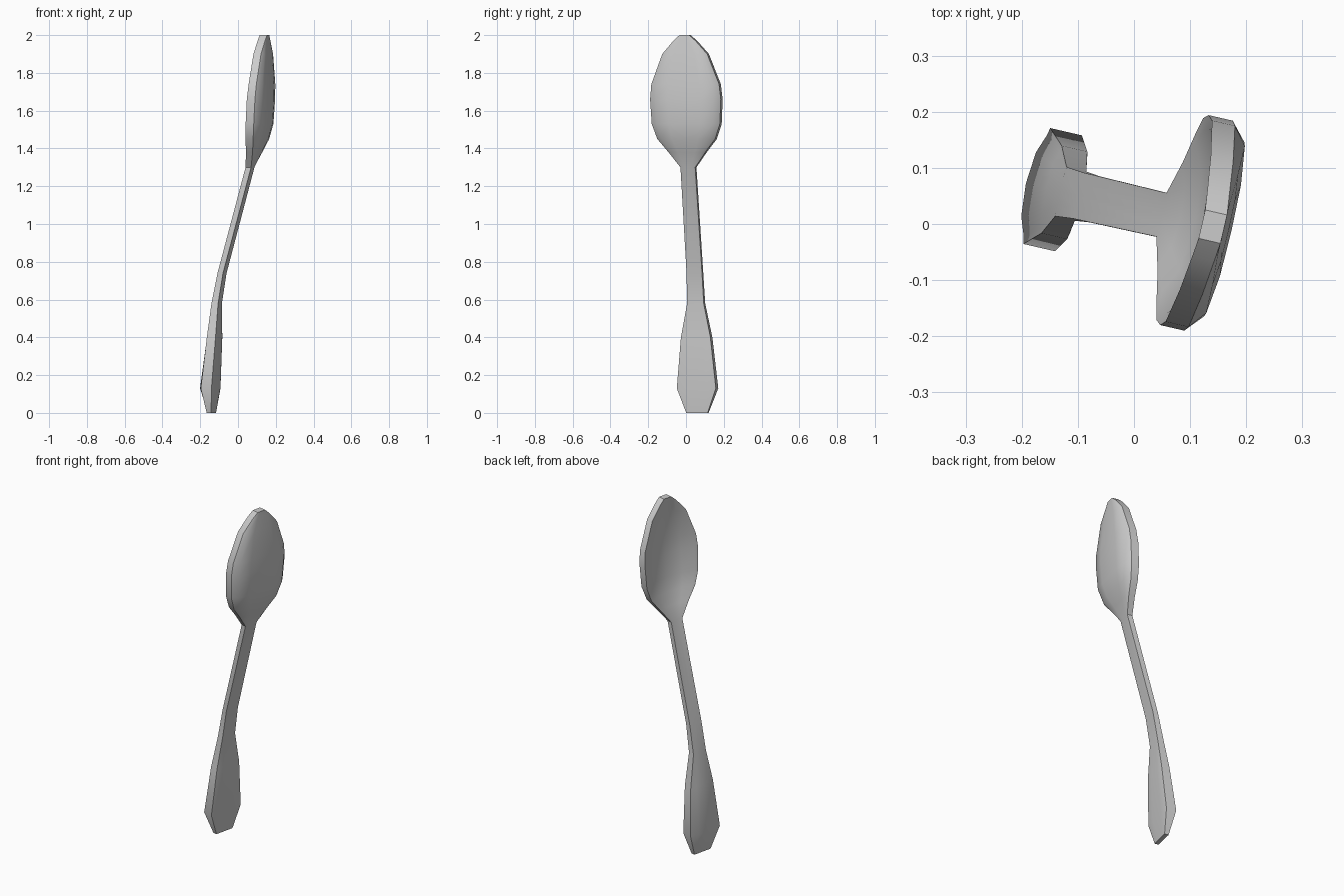
import bpy, bmesh, math
from mathutils import Matrix

if "Cube" in bpy.data.objects:
    bpy.data.objects.remove(bpy.data.objects["Cube"])

# Stations up the spoon: z, half width, front edge, back edge, front bulge, back bulge
ROWS = [
    (0.00, .058, -.163, -.139, .000, .000),
    (0.13, .106, -.184, -.126, -.020, .005),
    (0.40, .080, -.157, -.110, -.010, .004),
    (0.58, .045, -.140, -.104, -.002, .000),
    (0.74, .042, -.108, -.078, .000, .000),
    (1.30, .040, .044, .074, .000, .000),
    (1.38, .100, .060, .096, .018, .015),
    (1.45, .157, .071, .112, .035, .030),
    (1.53, .185, .078, .122, .048, .041),
    (1.66, .192, .086, .130, .053, .041),
    (1.74, .184, .094, .136, .050, .036),
    (1.90, .122, .106, .147, .030, .020),
    (1.97, .060, .114, .154, .010, .006),
    (2.00, .026, .118, .158, .000, .000),
]
# Cross-section: (share of half width, share of bulge)
FRONT = [(1, 0), (.88, .12), (.55, .75), (0, 1)]
BACK = [(1, 0), (.83, .7), (.45, .95), (0, 1)]


def mirrored(half):
    return half + [(-u, s) for u, s in reversed(half[:-1])]


def ring(bm, z, w, front, back, d, e):
    pts = [(front + s * d, u * w, z) for u, s in mirrored(FRONT)]
    pts += [(back + s * e, -u * w, z) for u, s in mirrored(BACK)]
    return [bm.verts.new(p) for p in pts]


# Bowl and handle as one continuous loft
bm = bmesh.new()
rings = [ring(bm, *r) for r in ROWS]
for a, b in zip(rings, rings[1:]):
    n = len(a)
    for i in range(n):
        j = (i + 1) % n
        bm.faces.new((a[i], a[j], b[j], b[i]))
bm.faces.new(rings[0])
bm.faces.new(rings[-1])

# Turn the spoon slightly about the vertical
bmesh.ops.translate(bm, verts=bm.verts, vec=(0, .027, 0))
bmesh.ops.rotate(bm, verts=bm.verts, cent=(0, 0, 0),
                 matrix=Matrix.Rotation(math.radians(-13), 3, 'Z'))
bmesh.ops.recalc_face_normals(bm, faces=bm.faces)

mesh = bpy.data.meshes.new("spoon")
bm.to_mesh(mesh)
bm.free()
spoon = bpy.data.objects.new("spoon", mesh)
bpy.context.collection.objects.link(spoon)
bpy.context.view_layer.objects.active = spoon
spoon.select_set(True)
bpy.ops.object.shade_smooth_by_angle(angle=math.radians(35))
